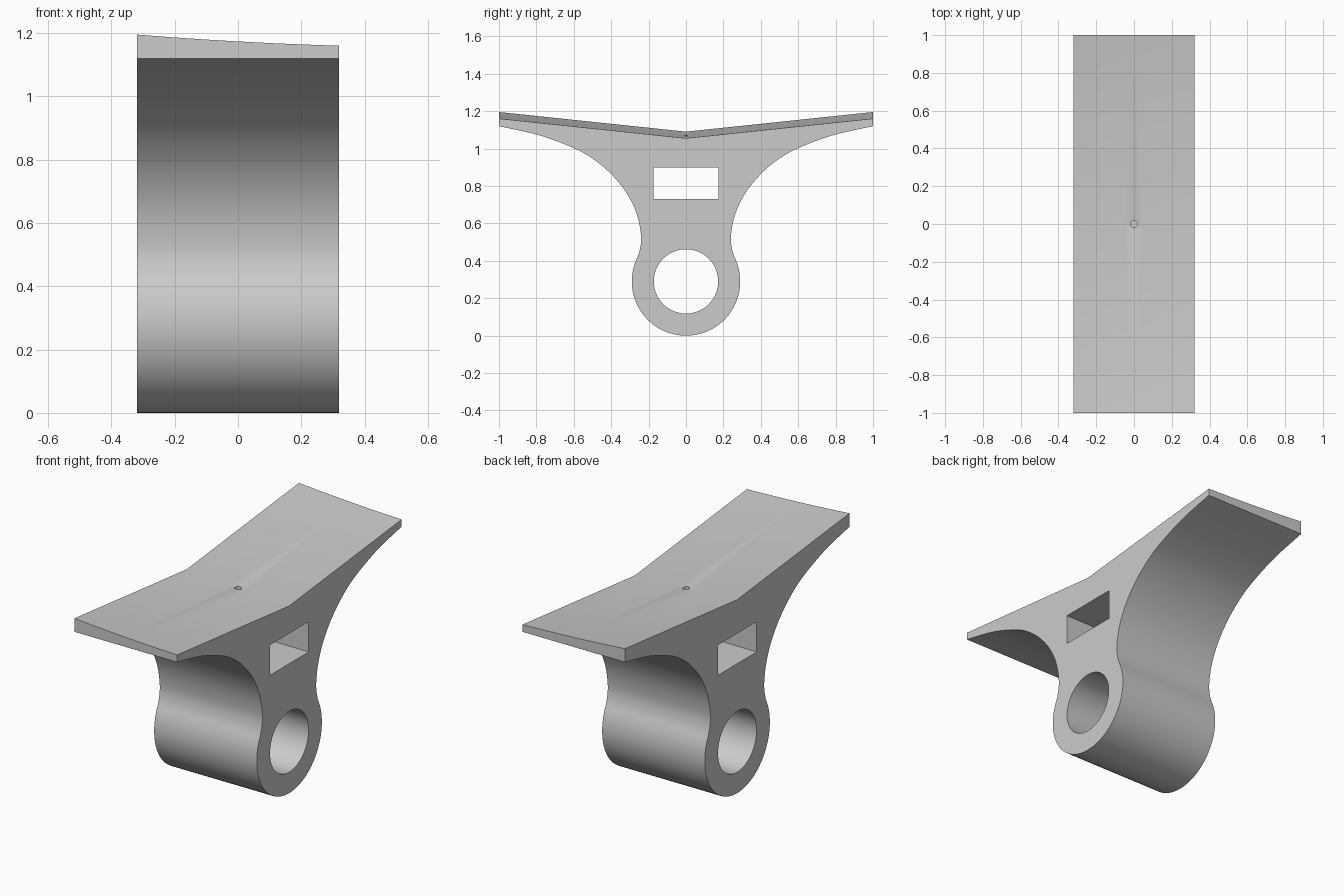
import bpy, bmesh, math

cube = bpy.data.objects.get("Cube")
if cube:
    bpy.data.objects.remove(cube, do_unlink=True)

HALF_WIDTH = 0.32
BOSS_R, BORE_R = 0.29, 0.172

grey = bpy.data.materials.new("plain grey")
grey.use_nodes = True
grey.diffuse_color = (0.6, 0.6, 0.6, 1)
grey.node_tree.nodes["Principled BSDF"].inputs["Base Color"].default_value = grey.diffuse_color


def smooth_path(pts, steps=4):
    """Catmull-Rom curve through the points."""
    ext = [pts[0]] + pts + [pts[-1]]
    out = []
    for a, b, c, d in zip(ext, ext[1:], ext[2:], ext[3:]):
        for k in range(steps):
            t = k / steps
            out.append(tuple(0.5 * (2 * q + (r - p) * t + (2 * p - 5 * q + 4 * r - s) * t * t
                                    + (3 * q - p - 3 * r + s) * t ** 3)
                             for p, q, r, s in zip(a, b, c, d)))
    return out + [pts[-1]]


def top_height(x):
    """Ridge height at the valley, dished across the width."""
    return 1.069 - 0.055 * x + 0.04 * x * x


# Half outline: wing underside down to the neck, then round the boss
flank = smooth_path([(1, 1.12), (0.78, 1.07), (0.594, 1.0), (0.49, 0.94), (0.396, 0.86),
                     (0.316, 0.76), (0.262, 0.647), (0.24, 0.53), (0.248, 0.455), (0.267, 0.403)])
start = math.atan2(0.403 - BOSS_R, 0.267)
boss = [(BOSS_R * math.cos(a), BOSS_R + BOSS_R * math.sin(a))
        for a in (start - (start + math.pi / 2) * k / 24 for k in range(1, 25))]
half = flank + boss
outline = half + [(-y, z) for y, z in reversed(half[:-1])]

# Bracket body: the outline lofted across the width under the dished top
bm = bmesh.new()
SLICES = 12
rings = []
for i in range(SLICES + 1):
    x = HALF_WIDTH * (2 * i / SLICES - 1)
    z = top_height(x)
    top = [(-1, z + 0.105), (0, z), (1, z + 0.105)]
    rings.append([bm.verts.new((x, *p)) for p in outline + top])
for r0, r1 in zip(rings, rings[1:]):
    for j in range(len(r0)):
        k = (j + 1) % len(r0)
        bm.faces.new((r0[j], r0[k], r1[k], r1[j]))
bm.faces.new(rings[0])
bm.faces.new(rings[-1])
bmesh.ops.recalc_face_normals(bm, faces=bm.faces)
mesh = bpy.data.meshes.new("bracket_body")
bm.to_mesh(mesh)
bm.free()
body = bpy.data.objects.new("bracket_body", mesh)
bpy.context.collection.objects.link(body)
mesh.materials.append(grey)

# Cutters: shaft bore, strap slot, small pin hole into the slot
bpy.ops.mesh.primitive_cylinder_add(vertices=64, radius=BORE_R, depth=1,
                                    location=(0, 0, BOSS_R), rotation=(0, math.pi / 2, 0))
bore = bpy.context.object
bore.name = "bore_cutter"
bpy.ops.mesh.primitive_cube_add(size=1, location=(0, 0, 0.815))
slot = bpy.context.object
slot.name = "slot_cutter"
slot.scale = (1, 0.346, 0.17)
bpy.ops.mesh.primitive_cylinder_add(vertices=24, radius=0.018, depth=0.4, location=(0, 0, 1.03))
pin = bpy.context.object
pin.name = "pin_hole_cutter"

bpy.ops.object.select_all(action='DESELECT')
bpy.context.view_layer.objects.active = body
body.select_set(True)
for cutter in (bore, slot, pin):
    cutter.data.materials.append(grey)
    mod = body.modifiers.new(cutter.name, 'BOOLEAN')
    mod.operation = 'DIFFERENCE'
    mod.solver = 'EXACT'
    mod.object = cutter
    bpy.ops.object.modifier_apply(modifier=mod.name)
    bpy.data.objects.remove(cutter, do_unlink=True)

bpy.ops.object.shade_smooth_by_angle(angle=math.radians(30))
